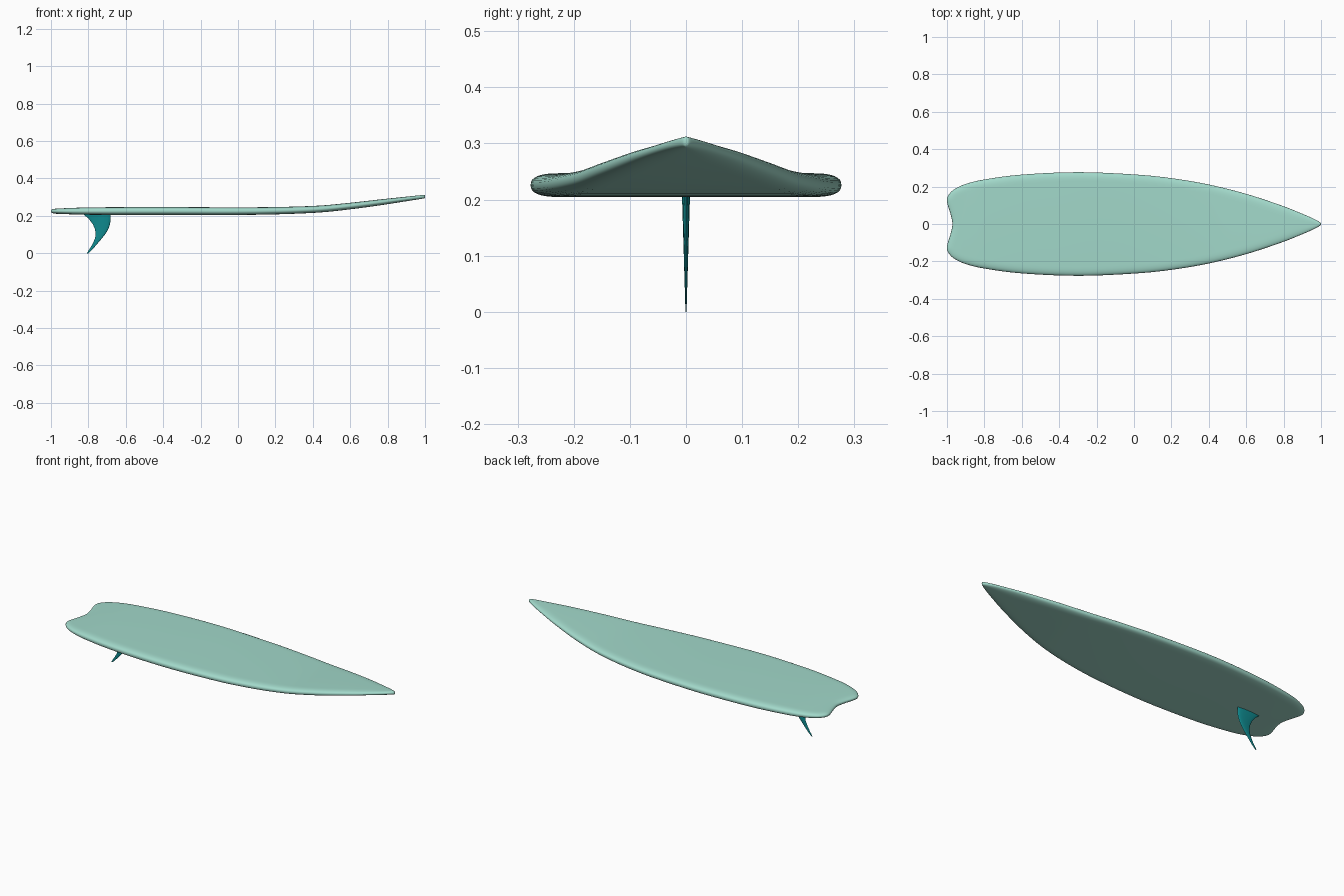
import bpy, bmesh, math
from mathutils import Vector

if "Cube" in bpy.data.objects:
    bpy.data.objects.remove(bpy.data.objects["Cube"])


def spline(p0, p1, p2, p3, t):
    return 0.5 * (2 * p1 + (p2 - p0) * t + (2 * p0 - 5 * p1 + 4 * p2 - p3) * t * t
                  + (3 * p1 - p0 - 3 * p2 + p3) * t ** 3)


def curve_value(knots, x):
    """Smooth height through (x, z) knots (cubic Hermite)."""
    x = min(max(x, knots[0][0]), knots[-1][0])
    last = len(knots) - 1

    def slope(i):
        a, b = knots[max(i - 1, 0)], knots[min(i + 1, last)]
        return (b[1] - a[1]) / (b[0] - a[0])
    for i in range(last):
        (xa, za), (xb, zb) = knots[i], knots[i + 1]
        if x <= xb:
            h = xb - xa
            t = (x - xa) / h
            return ((2 * t**3 - 3 * t**2 + 1) * za + (t**3 - 2 * t**2 + t) * h * slope(i)
                    + (3 * t**2 - 2 * t**3) * zb + (t**3 - t**2) * h * slope(i + 1))


def finish(bm, name, colour, angle):
    bmesh.ops.recalc_face_normals(bm, faces=bm.faces)
    mesh = bpy.data.meshes.new(name)
    bm.to_mesh(mesh)
    bm.free()
    obj = bpy.data.objects.new(name, mesh)
    bpy.context.collection.objects.link(obj)
    mat = bpy.data.materials.new(name + "_colour")
    mat.diffuse_color = (*colour, 1)
    mat.use_nodes = True
    mat.node_tree.nodes["Principled BSDF"].inputs["Base Color"].default_value = mat.diffuse_color
    mesh.materials.append(mat)
    bpy.ops.object.select_all(action='DESELECT')
    obj.select_set(True)
    bpy.context.view_layer.objects.active = obj
    bpy.ops.object.shade_smooth_by_angle(angle=math.radians(angle))
    return obj


def bridge(bm, a, b):
    n = len(a)
    for i in range(n):
        j = (i + 1) % n
        bm.faces.new((a[i], a[j], b[j], b[i]))


# Board: plan outline from nose to tail notch, mirrored across y
half = [(1, 0), (.993, .010), (.95, .033), (.88, .063), (.78, .102), (.6, .161),
        (.4, .211), (.2, .245), (0, .265), (-.3, .277), (-.6, .264), (-.8, .238),
        (-.9, .214), (-.96, .186), (-.988, .16), (-1, .135), (-.997, .105),
        (-.98, .05), (-.971, 0)]
ctrl = [Vector(p) for p in half]
ctrl += [Vector((x, -y)) for x, y in reversed(half[1:-1])]
STEPS, m = 5, len(ctrl)
outline = [spline(ctrl[i - 1], ctrl[i], ctrl[(i + 1) % m], ctrl[(i + 2) % m], s / STEPS)
           for i in range(m) for s in range(STEPS)]
n = len(outline)

# Rocker lines of deck and bottom
deck = [(-1, .238), (-.8, .245), (-.4, .247), (.1, .246), (.42, .254), (.6, .270),
        (.77, .289), (1, .313)]
bottom = [(-1, .212), (-.8, .206), (-.4, .205), (.1, .206), (.42, .217), (.6, .235),
          (.77, .258), (1, .294)]

# Rounded rail: rings that move inward while rising from bottom to deck
bm = bmesh.new()
rings = []
for k in range(17):
    a = math.pi * (k / 16 - .5)
    inward = 1 - max(math.cos(a), 0) ** .8
    h = .5 + .5 * math.copysign(abs(math.sin(a)) ** .8, a)
    ring = []
    for i, p in enumerate(outline):
        tan = (outline[(i + 1) % n] - outline[i - 1]).normalized()
        d = min(.05, .006 + .6 * abs(p.y)) if p.x > 0 else .05
        if p.x < -.8:
            d = .05 - .06 * (-.8 - p.x)
        q = p + Vector((-tan.y, tan.x)) * d * inward
        lo, hi = curve_value(bottom, q.x), curve_value(deck, q.x)
        ring.append(bm.verts.new((q.x, q.y, lo + (hi - lo) * h)))
    rings.append(ring)
for a, b in zip(rings, rings[1:]):
    bridge(bm, a, b)

# Deck and bottom skins: cross strips, with one face around the swallow tail
tail = next(i for i in range(n) if outline[i].x < -.84)
for ring in (rings[0], rings[-1]):
    bm.faces.new((ring[0], ring[1], ring[-1]))
    for i in range(1, tail):
        bm.faces.new((ring[i], ring[i + 1], ring[n - i - 1], ring[n - i]))
    bm.faces.new([ring[i] for i in range(tail, n - tail + 1)])
finish(bm, "board", (.36, .69, .59), 60)

# Fin: foil sections (z, leading x, trailing x)
sections = [(.214, -.682, -.832), (.204, -.682, -.822), (.187, -.681, -.800),
            (.155, -.684, -.776), (.13, -.693, -.765), (.107, -.706, -.761),
            (.08, -.727, -.764), (.053, -.750, -.776), (.03, -.770, -.789),
            (.012, -.787, -.801), (0, -.800, -.808)]
bm = bmesh.new()
rings = []
for z, lead, trail in sections:
    thick = .001 + .007 * z / .214
    ring = []
    for k in range(16):
        a = 2 * math.pi * k / 16
        u = .5 - .5 * math.cos(a)
        y = thick * math.sin(a) * (1.15 - .5 * u)
        ring.append(bm.verts.new((lead + (trail - lead) * u, y, z)))
    rings.append(ring)
for a, b in zip(rings, rings[1:]):
    bridge(bm, a, b)
bm.faces.new(rings[0])
bm.faces.new(rings[-1])
finish(bm, "fin", (.005, .26, .28), 40)
